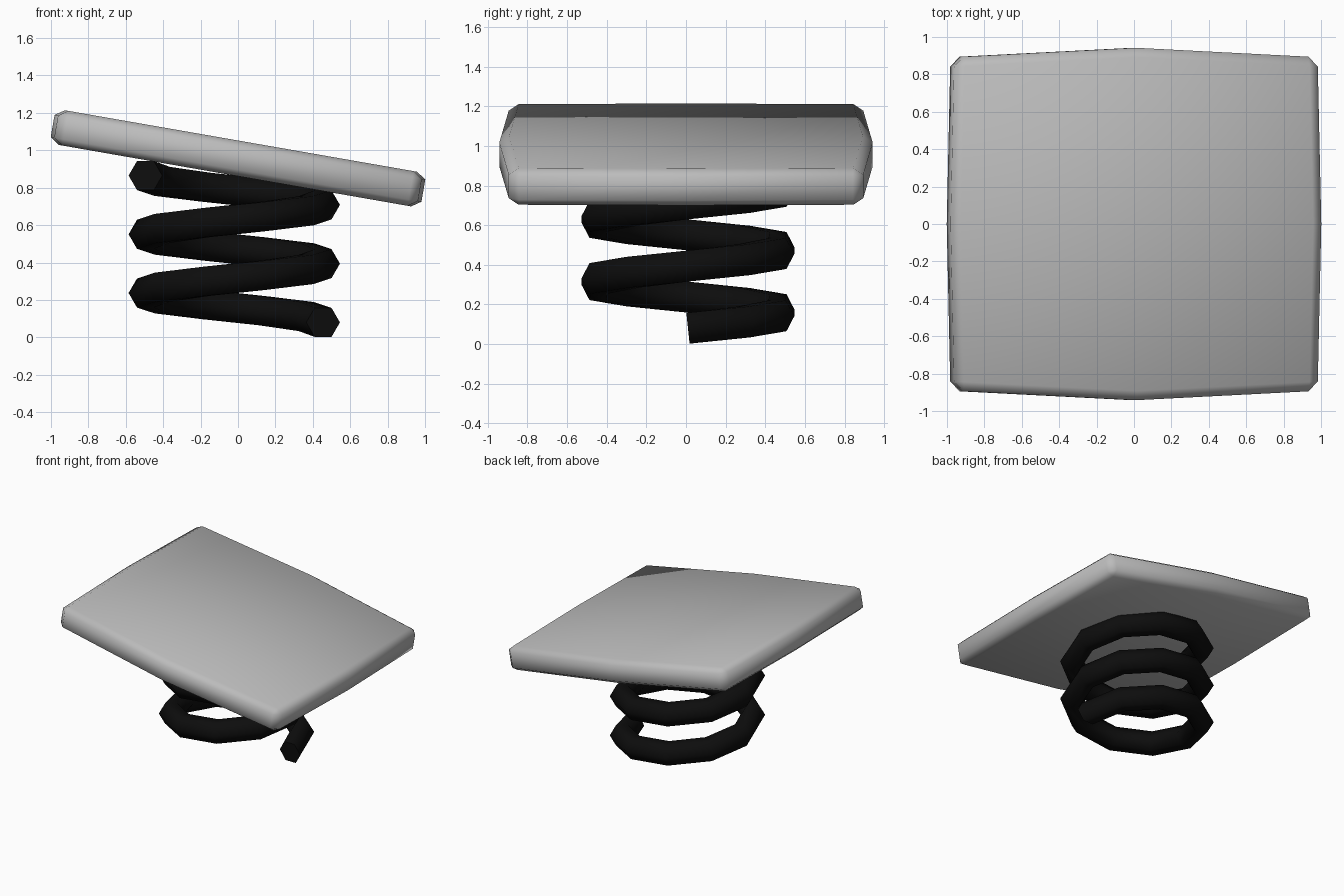
import bpy, bmesh, math
from mathutils import Matrix, Vector

cube = bpy.data.objects.get("Cube")
if cube:
    bpy.data.objects.remove(cube, do_unlink=True)


def make_material(name, color):
    mat = bpy.data.materials.new(name)
    mat.use_nodes = True
    mat.diffuse_color = (*color, 1)
    mat.node_tree.nodes["Principled BSDF"].inputs["Base Color"].default_value = (*color, 1)
    return mat


def make_object(name, bm, mat):
    bmesh.ops.recalc_face_normals(bm, faces=bm.faces)
    mesh = bpy.data.meshes.new(name)
    bm.to_mesh(mesh)
    bm.free()
    mesh.materials.append(mat)
    obj = bpy.data.objects.new(name, mesh)
    bpy.context.collection.objects.link(obj)
    return obj


grey = make_material("light grey", (0.5, 0.5, 0.5))
black = make_material("black", (0.004, 0.004, 0.004))

# Tilted plate: a box with slightly bowed sides, chamfered on every outer edge
HALF_THICK, SQUASH, CHAMFER = 0.094, 0.68, 0.05
bm = bmesh.new()
layers = []
for z in (-HALF_THICK / SQUASH, HALF_THICK / SQUASH):
    grid = [[bm.verts.new((i * (1.006 - 0.02 * abs(j)), j * (0.942 - 0.05 * abs(i)), z))
             for j in (-1, 0, 1)] for i in (-1, 0, 1)]
    for i in range(2):
        for j in range(2):
            bm.faces.new((grid[i][j], grid[i + 1][j], grid[i + 1][j + 1], grid[i][j + 1]))
    layers.append([grid[i][j] for i, j in
                   ((0, 0), (1, 0), (2, 0), (2, 1), (2, 2), (1, 2), (0, 2), (0, 1))])
low, high = layers
for k in range(8):
    n = (k + 1) % 8
    bm.faces.new((low[k], low[n], high[n], high[k]))
bmesh.ops.recalc_face_normals(bm, faces=bm.faces)
sharp = [e for e in bm.edges if e.calc_face_angle() > 0.5]
bmesh.ops.bevel(bm, geom=sharp, offset=CHAMFER, offset_type='OFFSET', segments=1,
                profile=0.5, affect='EDGES')
bmesh.ops.scale(bm, vec=(1, 1, SQUASH), verts=bm.verts)
for f in bm.faces:
    f.smooth = True
plate = make_object("tilted_plate", bm, grey)
plate.location = (0, 0, 0.957)
plate.rotation_euler = (0, math.radians(9.9), 0)

# Coil spring: a hexagonal ring swept along a ten-sided helix
RADIUS, TUBE, PITCH, STEPS, TURNS = 0.475, 0.09, 0.314, 10, 2.5
lean = math.atan(PITCH / (2 * math.pi * RADIUS))
bm = bmesh.new()
rings = []
for s in range(int(STEPS * TURNS) + 1):
    turn = s / STEPS
    place = (Matrix.Translation((-0.02, 0.01, 0.08 + PITCH * turn))
             @ Matrix.Rotation(2 * math.pi * turn, 4, 'Z')
             @ Matrix.Translation((RADIUS, 0, 0))
             @ Matrix.Rotation(lean, 4, 'X'))
    rings.append([bm.verts.new(place @ Vector((TUBE * math.cos(a), 0, TUBE * math.sin(a))))
                  for a in (k * math.pi / 3 for k in range(6))])
for a, b in zip(rings, rings[1:]):
    for k in range(6):
        n = (k + 1) % 6
        bm.faces.new((a[k], a[n], b[n], b[k])).smooth = True
for end in (rings[0], rings[-1]):
    bm.faces.new(end)
    for e in {e for v in end for e in v.link_edges if e.other_vert(v) in end}:
        e.smooth = False
make_object("coil_spring", bm, black)
